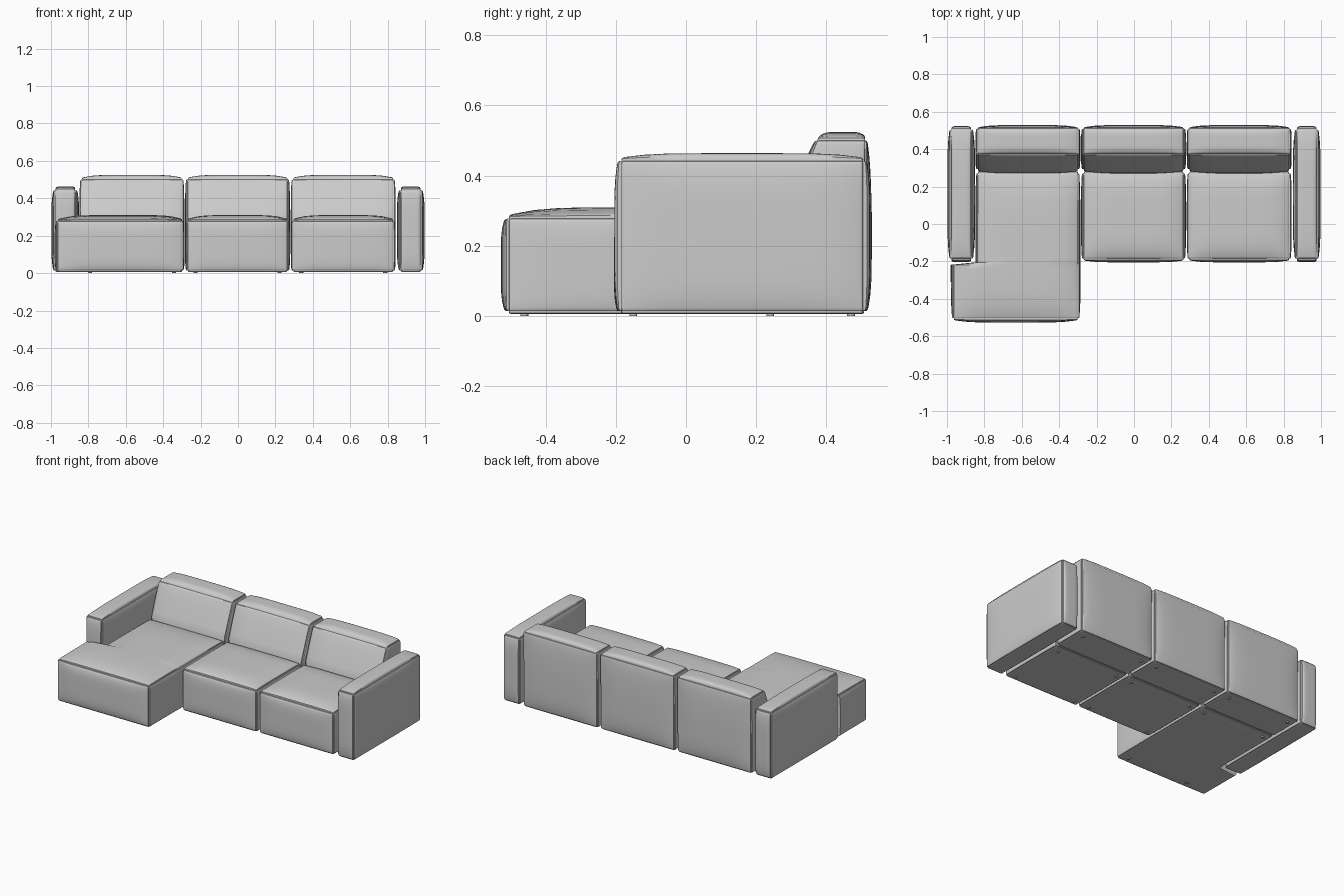
import bpy, bmesh, math
from mathutils import Vector

if "Cube" in bpy.data.objects:
    bpy.data.objects.remove(bpy.data.objects["Cube"])

R = 0.018      # edge rounding
GROOVE = 0.004 # seam depth along the edges


def ticks(h, extra=(), n=12):
    """Half-size -> sample positions, dense in the rounded border."""
    band = [h - R + R * math.tan(math.radians(a)) for a in (15, 30, 45)]
    inner = h - R
    mid = [-inner + 2 * inner * i / n for i in range(n + 1)]
    return sorted([-b for b in band] + mid + list(extra) + band)


def cushion(name, lo, hi, puff, warp=None, extra_y=()):
    """Padded block with rounded, grooved seams and bulging faces."""
    lo, hi = Vector(lo), Vector(hi)
    c, h = (lo + hi) / 2, (hi - lo) / 2
    t = [ticks(h.x), ticks(h.y, [y - c.y for y in extra_y]), ticks(h.z)]

    def shape(p):
        core = Vector([max(-(h[i] - R), min(h[i] - R, p[i])) for i in range(3)])
        d = p - core
        on_edge = sum(abs(abs(p[i]) - h[i]) < 1e-6 for i in range(3)) >= 2
        if d.length > 1e-9:
            d = d.normalized() * (R - (GROOVE if on_edge else 0))
        q = core + d
        k = [p[i] / h[i] for i in range(3)]
        e = [max(0, 1 - abs(s) ** 5) for s in k]
        q.x += k[0] * puff[0] * e[1] * e[2]
        q.y += k[1] * puff[1] * e[0] * e[2]
        q.z += max(k[2], 0) * puff[2] * e[0] * e[1]
        q += c
        return warp(q) if warp else q

    bm = bmesh.new()
    cache = {}

    def vert(i):
        if i not in cache:
            cache[i] = bm.verts.new(shape(Vector([t[a][i[a]] for a in range(3)])))
        return cache[i]

    for ax in range(3):
        a, b = (ax + 1) % 3, (ax + 2) % 3
        for side in (0, len(t[ax]) - 1):
            for i in range(len(t[a]) - 1):
                for j in range(len(t[b]) - 1):
                    quad = []
                    for di, dj in ((0, 0), (1, 0), (1, 1), (0, 1)):
                        idx = [0, 0, 0]
                        idx[ax], idx[a], idx[b] = side, i + di, j + dj
                        quad.append(vert(tuple(idx)))
                    bm.faces.new(quad if side else quad[::-1])
    me = bpy.data.meshes.new(name)
    bm.to_mesh(me)
    bm.free()
    ob = bpy.data.objects.new(name, me)
    bpy.context.collection.objects.link(ob)
    for f in me.polygons:
        f.use_smooth = True
    me.set_sharp_from_angle(angle=math.radians(40))
    return ob


def foot(x, y):
    bpy.ops.mesh.primitive_cylinder_add(vertices=16, radius=0.011, depth=0.01,
                                        location=(x, y, 0.005))
    bpy.context.object.name = "foot"


# backrest: the front face leans back above the seat
def lean(p):
    if p.z > 0.29:
        p.y += 0.085 * min(1.1, (p.z - 0.29) / 0.21) * (0.515 - p.y) / 0.235
    return p


# chaise: the left side steps inwards behind the arm front
def notch(p):
    s = max(0, min(1, (p.y + 0.218) / 0.013))
    p.x += 0.13 * s * (-0.294 - p.x) / 0.678
    return p


# three backrests, two seats
bounds = [-0.85, -0.285, 0.28, 0.845]
for n in range(3):
    x0, x1 = bounds[n] + 0.008, bounds[n + 1] - 0.008
    cushion("backrest", (x0, 0.285, 0.006), (x1, 0.515, 0.508),
            (0.006, 0.014, 0.017), lean)
    if n:
        cushion("seat", (x0, -0.193, 0.006), (x1, 0.279, 0.286),
                (0.006, 0.012, 0.024))
    for x in (x0 + 0.05, x1 - 0.05):
        for y in (0.47, 0.24, -0.15 if n else -0.46):
            foot(x, y)

# long chaise seat
cushion("chaise_seat", (-0.972, -0.512, 0.006), (-0.293, 0.279, 0.286),
        (0.008, 0.015, 0.024), notch, extra_y=(-0.218, -0.205))

# arms
for s in (-1, 1):
    x0, x1 = sorted((s * 0.862, s * 0.985))
    cushion("arm", (x0, -0.192, 0.006), (x1, 0.512, 0.45),
            (0.013, 0.012, 0.014))
